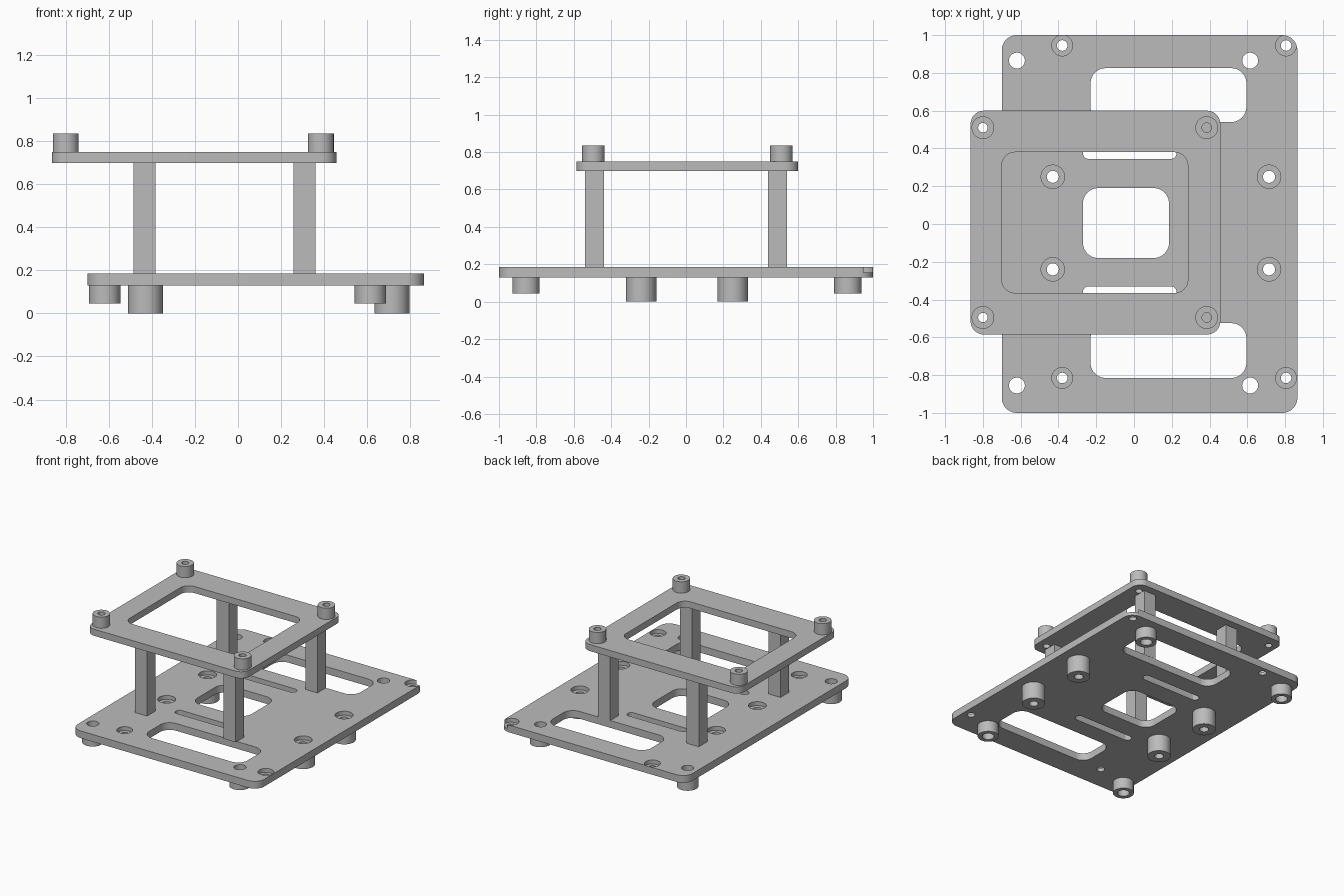
import bpy
import bmesh
from math import cos, sin, pi

if "Cube" in bpy.data.objects:
    bpy.data.objects.remove(bpy.data.objects["Cube"], do_unlink=True)

# Single plain grey material
grey = bpy.data.materials.new("plain grey")
grey.use_nodes = True
COLOUR = (0.5, 0.5, 0.5, 1)
grey.diffuse_color = COLOUR
grey.node_tree.nodes["Principled BSDF"].inputs["Base Color"].default_value = COLOUR

SEG = 48
BASE_LOW, BASE_TOP = 0.13, 0.185
DECK_LOW, DECK_TOP = 0.70, 0.75


def rounded_rect(x0, x1, y0, y1, r, steps=10):
    """Outline of a rectangle with rounded corners, counter-clockwise."""
    centres = [(x1 - r, y1 - r), (x0 + r, y1 - r), (x0 + r, y0 + r), (x1 - r, y0 + r)]
    return [(cx + r * cos((q + i / steps) * pi / 2), cy + r * sin((q + i / steps) * pi / 2))
            for q, (cx, cy) in enumerate(centres) for i in range(steps + 1)]


def circle(x, y, r):
    return [(x + r * cos(2 * pi * i / SEG), y + r * sin(2 * pi * i / SEG)) for i in range(SEG)]


def prisms(name, outlines, z0, z1):
    """One object holding an upright solid for each outline."""
    bm = bmesh.new()
    for pts in outlines:
        low = [bm.verts.new((x, y, z0)) for x, y in pts]
        high = [bm.verts.new((x, y, z1)) for x, y in pts]
        bm.faces.new(low[::-1])
        bm.faces.new(high)
        for i in range(len(pts)):
            j = (i + 1) % len(pts)
            bm.faces.new((low[i], low[j], high[j], high[i]))
    bmesh.ops.remove_doubles(bm, verts=bm.verts, dist=1e-5)
    return finish(name, bm)


def finish(name, bm):
    mesh = bpy.data.meshes.new(name)
    bm.to_mesh(mesh)
    bm.free()
    mesh.materials.append(grey)
    ob = bpy.data.objects.new(name, mesh)
    bpy.context.collection.objects.link(ob)
    return ob


def select(ob):
    bpy.ops.object.select_all(action="DESELECT")
    ob.select_set(True)
    bpy.context.view_layer.objects.active = ob


def smooth(ob):
    select(ob)
    bpy.ops.object.shade_smooth_by_angle()


def cut(ob, outlines, z0, z1):
    cutter = prisms("cutter", outlines, z0, z1)
    cutter.hide_render = True
    mod = ob.modifiers.new("cut", "BOOLEAN")
    mod.operation = "DIFFERENCE"
    mod.solver = "EXACT"
    mod.object = cutter
    select(ob)
    bpy.ops.object.modifier_apply(modifier=mod.name)
    bpy.data.objects.remove(cutter, do_unlink=True)


def tube(name, x, y, z0, z1, outer, inner):
    """Round spacer with a through hole."""
    bm = bmesh.new()
    rings = [[bm.verts.new((px, py, z)) for px, py in circle(x, y, r)]
             for r, z in ((outer, z0), (outer, z1), (inner, z1), (inner, z0))]
    for k in range(4):
        a, b = rings[k], rings[(k + 1) % 4]
        for i in range(SEG):
            j = (i + 1) % SEG
            bm.faces.new((a[i], a[j], b[j], b[i]))
    smooth(finish(name, bm))


def grid(xs, ys):
    """Four labelled positions."""
    return [(f"{'front' if y < 0 else 'back'}_{'right' if x == min(xs) else 'left'}", x, y)
            for x in xs for y in ys]


corner_spots = grid((-0.62, 0.615), (-0.855, 0.865))
foot_spots = grid((-0.43, 0.715), (-0.24, 0.25))
bolt_spots = grid((-0.38, 0.805), (-0.815, 0.945))
deck_spots = grid((-0.80, 0.385), (-0.495, 0.51))
post_spots = grid((-0.435, 0.308), (-0.49, 0.49))

# Base plate with windows, slots, through holes and counterbores
base = prisms("base_plate", [rounded_rect(-0.70, 0.865, -1, 1, 0.08)], BASE_LOW, BASE_TOP)
windows = [rounded_rect(-0.23, 0.595, 0.54, 0.825, 0.08),
           rounded_rect(-0.23, 0.595, -0.815, -0.525, 0.08),
           rounded_rect(-0.27, 0.185, -0.18, 0.19, 0.08),
           rounded_rect(-0.27, 0.225, 0.345, 0.405, 0.029),
           rounded_rect(-0.27, 0.225, -0.39, -0.33, 0.029)]
holes = [circle(x, y, r) for spots, r in ((corner_spots, 0.042), (foot_spots, 0.032), (bolt_spots, 0.028))
         for _, x, y in spots]
cut(base, windows + holes, 0.05, 0.3)
bores = [circle(x, y, r) for spots, r in ((foot_spots, 0.062), (bolt_spots, 0.055)) for _, x, y in spots]
cut(base, bores, 0.155, 0.3)
smooth(base)

# Raised frame
deck = prisms("top_frame", [rounded_rect(-0.865, 0.457, -0.585, 0.60, 0.07)], DECK_LOW, DECK_TOP)
cut(deck, [rounded_rect(-0.70, 0.285, -0.365, 0.38, 0.07)]
    + [circle(x, y, 0.025) for _, x, y in deck_spots], 0.6, 0.9)
smooth(deck)

# Square posts between the plates
for label, x, y in post_spots:
    h = 0.051
    prisms("post_" + label, [[(x - h, y - h), (x + h, y - h), (x + h, y + h), (x - h, y + h)]],
           BASE_TOP, DECK_LOW)

# Round spacers under the base and on the frame
for label, x, y in corner_spots:
    tube("corner_spacer_" + label, x, y, 0.045, BASE_LOW, 0.073, 0.042)
for label, x, y in foot_spots:
    tube("foot_" + label, x, y, 0, BASE_LOW, 0.081, 0.032)
for label, x, y in deck_spots:
    tube("frame_spacer_" + label, x, y, DECK_TOP, 0.835, 0.06, 0.025)
